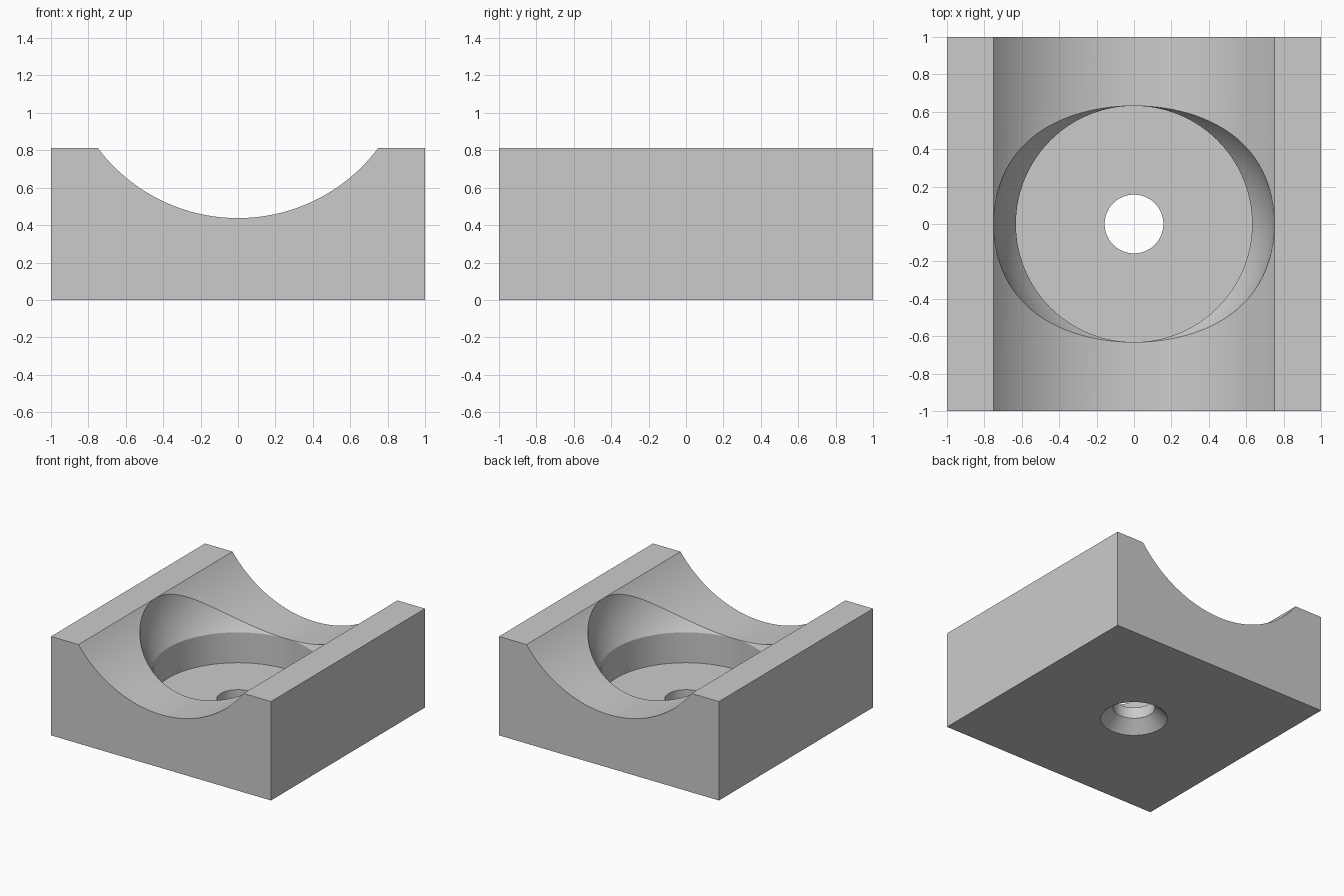
import bpy, bmesh, math

if "Cube" in bpy.data.objects:
    bpy.data.objects.remove(bpy.data.objects["Cube"])

W, H = 1.0, 0.8125                 # half width, height
CH_R, CH_Z = 0.9375, 1.375         # channel radius and axis height
SEAT_R, SEAT_Z = 0.7506, 0.8425    # spherical seat radius and centre height
BORE_R, BORE_TOP, FLOOR = 0.632, 0.437, 0.1875
HOLE_R, SINK_R, SINK_H = 0.157, 0.251, 0.094

grey = bpy.data.materials.new("plain grey")
grey.diffuse_color = (0.6, 0.6, 0.6, 1)
grey.use_nodes = True
grey.node_tree.nodes["Principled BSDF"].inputs["Base Color"].default_value = grey.diffuse_color


def make_object(name, bm):
    bmesh.ops.recalc_face_normals(bm, faces=bm.faces)
    mesh = bpy.data.meshes.new(name)
    bm.to_mesh(mesh)
    bm.free()
    mesh.materials.append(grey)
    obj = bpy.data.objects.new(name, mesh)
    bpy.context.collection.objects.link(obj)
    return obj


def lathe(name, profile, steps=128):
    """Revolve a closed (radius, z) profile about the z axis."""
    bm = bmesh.new()
    verts = [bm.verts.new((r, 0, z)) for r, z in profile]
    edges = [bm.edges.new(p) for p in zip(verts, verts[1:])]
    bmesh.ops.spin(bm, geom=verts + edges, cent=(0, 0, 0), axis=(0, 0, 1),
                   angle=math.tau, steps=steps, use_duplicate=False)
    bmesh.ops.remove_doubles(bm, verts=bm.verts, dist=1e-5)
    return make_object(name, bm)


# Block with a round channel along y, extruded from its front profile
half = math.asin(0.75 / CH_R)
n = 48
arc = [(CH_R * math.sin(a), CH_Z - CH_R * math.cos(a))
       for a in (half - 2 * half * i / n for i in range(n + 1))]
outline = [(-W, 0), (W, 0), (W, H)] + arc + [(-W, H)]
bm = bmesh.new()
face = bm.faces.new([bm.verts.new((x, -W, z)) for x, z in outline])
ext = bmesh.ops.extrude_face_region(bm, geom=[face])
bmesh.ops.translate(bm, vec=(0, 2 * W, 0),
                    verts=[v for v in ext["geom"] if isinstance(v, bmesh.types.BMVert)])
block = make_object("saddle_block", bm)

# Cutter: countersink, through hole, flat bore, then spherical seat
m = 20
low = math.asin((BORE_TOP - SEAT_Z) / SEAT_R)
seat = [(SEAT_R * math.cos(a), SEAT_Z + SEAT_R * math.sin(a))
        for a in (low * (1 - i / m) for i in range(m + 1))]
profile = [(0, -0.05), (SINK_R + 0.05, -0.05), (HOLE_R, SINK_H), (HOLE_R, FLOOR),
           (BORE_R, FLOOR)] + seat + [(SEAT_R, 1.2), (0, 1.2)]
cutter = lathe("pocket_cutter", profile)
cutter.hide_render = True

bpy.context.view_layer.objects.active = block
block.select_set(True)
cut = block.modifiers.new("pocket", 'BOOLEAN')
cut.operation = 'DIFFERENCE'
cut.solver = 'EXACT'
cut.object = cutter
bpy.ops.object.modifier_apply(modifier=cut.name)
bpy.data.objects.remove(cutter)

# Smooth curved walls, crisp rims
cutter = None
block.select_set(True)
bpy.ops.object.shade_smooth_by_angle(angle=math.radians(25))
